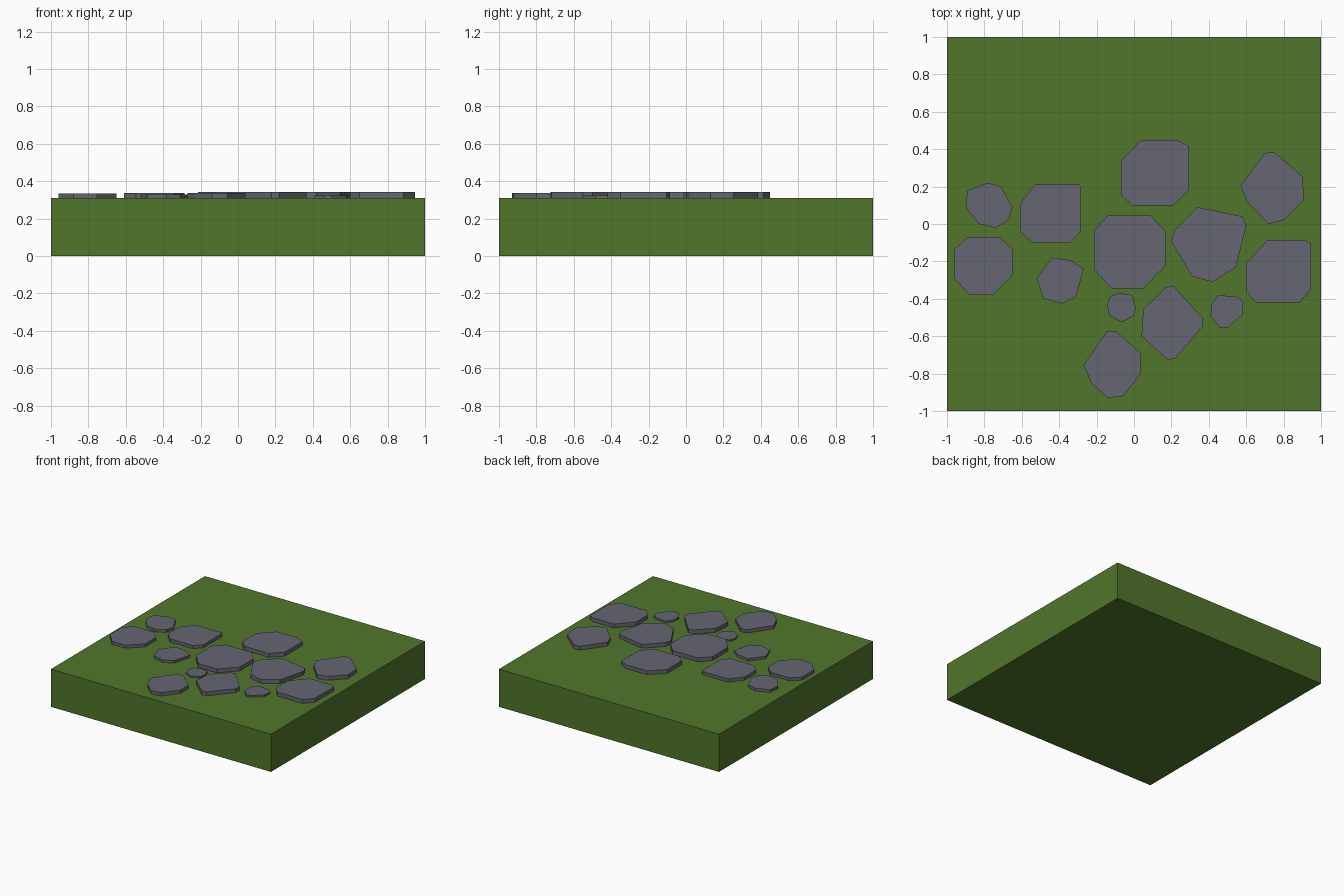
import bpy, bmesh

if "Cube" in bpy.data.objects:
    bpy.data.objects.remove(bpy.data.objects["Cube"])

GROUND = 0.31


def material(name, color):
    m = bpy.data.materials.new(name)
    m.diffuse_color = (*color, 1)
    m.use_nodes = True
    m.node_tree.nodes["Principled BSDF"].inputs["Base Color"].default_value = m.diffuse_color
    return m


grass = material("grass green", (0.082, 0.18, 0.024))
slate = material("slate grey", (0.129, 0.132, 0.168))


def prism(name, outline, z0, z1, mat):
    """Extrude a flat outline straight up from z0 to z1."""
    bm = bmesh.new()
    base = bm.faces.new([bm.verts.new((x, y, z0)) for x, y in outline])
    top = bmesh.ops.extrude_face_region(bm, geom=[base])["geom"]
    bmesh.ops.translate(bm, vec=(0, 0, z1 - z0),
                        verts=[v for v in top if isinstance(v, bmesh.types.BMVert)])
    if not any(f.normal.z < -0.9 for f in bm.faces) and base.is_valid is False:
        bm.faces.new([v for v in bm.verts if v.co.z == z0])
    bmesh.ops.recalc_face_normals(bm, faces=bm.faces)
    mesh = bpy.data.meshes.new(name)
    bm.to_mesh(mesh)
    bm.free()
    mesh.materials.append(mat)
    ob = bpy.data.objects.new(name, mesh)
    bpy.context.collection.objects.link(ob)


def stone(name, outline, height=0.032):
    prism(name, outline, GROUND - 0.002, GROUND + height, slate)


def cut_slab(name, x0, x1, y0, y1, tl, tr, br, bl, height=0.032):
    """Rectangular slab with each corner cut off by its own (dx, dy)."""
    pts = [(x0, y1 - tl[1]), (x0 + tl[0], y1), (x1 - tr[0], y1), (x1, y1 - tr[1]),
           (x1, y0 + br[1]), (x1 - br[0], y0), (x0 + bl[0], y0), (x0, y0 + bl[1])]
    stone(name, pts, height)


# Square block of lawn
prism("lawn_block", [(-1, -1), (1, -1), (1, 1), (-1, 1)], 0, GROUND, grass)

# Squarish paving stones with cut corners
cut_slab("stone_left", -.96, -.65, -.38, -.07, (.07, .065), (.07, .065), (.105, .105), (.08, .09), .025)
cut_slab("stone_mid_left", -.61, -.285, -.10, .21, (.08, .10), (.01, .01), (.055, .06), (.065, .06), .026)
cut_slab("stone_back", -.07, .295, .10, .45, (.11, .11), (.065, .035), (.085, .085), (.06, .055))
cut_slab("stone_centre", -.215, .17, -.345, .045, (.075, .08), (.08, .085), (.12, .125), (.095, .105))
cut_slab("stone_right", .60, .945, -.42, -.085, (.115, .125), (.035, .02), (.06, .07), (.05, .06))

# Irregular paving stones
stone("stone_far_left", [(-.89, .18), (-.78, .22), (-.71, .20), (-.65, .09), (-.67, .02),
                         (-.74, -.02), (-.83, 0), (-.90, .09)], .022)
stone("stone_back_right", [(.70, .38), (.75, .385), (.90, .255), (.91, .13), (.80, .02),
                           (.72, 0), (.60, .125), (.57, .205)])
stone("stone_mid_right", [(.34, .09), (.58, .04), (.60, -.01), (.545, -.23), (.42, -.31),
                          (.31, -.28), (.20, -.095), (.215, -.035)])
stone("stone_front_left", [(-.44, -.18), (-.335, -.195), (-.27, -.24), (-.28, -.28),
                           (-.31, -.39), (-.385, -.425), (-.485, -.40), (-.52, -.29)], .02)
stone("pebble_left", [(-.08, -.37), (-.01, -.38), (.01, -.445), (0, -.49), (-.065, -.525),
                      (-.13, -.49), (-.145, -.435), (-.125, -.385)], .012)
stone("pebble_right", [(.45, -.38), (.555, -.39), (.585, -.42), (.58, -.485), (.50, -.555),
                       (.46, -.555), (.41, -.495), (.415, -.43)], .014)
stone("stone_front_right", [(.17, -.34), (.21, -.33), (.365, -.50), (.365, -.55), (.22, -.72),
                            (.18, -.725), (.04, -.60), (.05, -.455)])
stone("stone_front", [(-.145, -.575), (-.095, -.575), (.035, -.69), (.035, -.80), (-.055, -.92),
                      (-.14, -.93), (-.225, -.855), (-.27, -.755)], .028)
